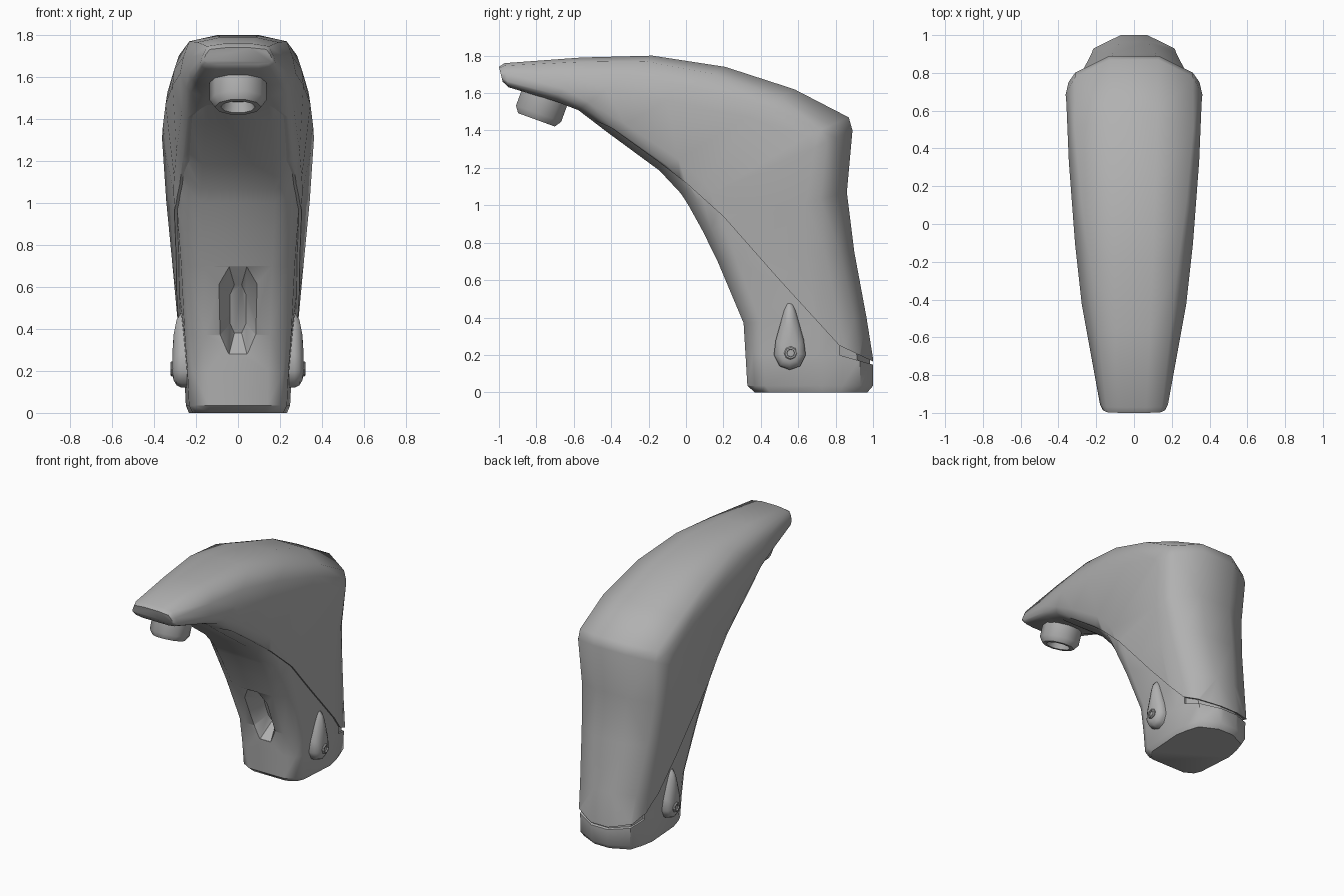
import bpy, bmesh, math
from mathutils import Matrix

if "Cube" in bpy.data.objects:
    bpy.data.objects.remove(bpy.data.objects["Cube"])

# Dark grey finish shared by every part
finish = bpy.data.materials.new("dark_grey")
finish.diffuse_color = (.44, .44, .44, 1)
finish.use_nodes = True
finish.node_tree.nodes["Principled BSDF"].inputs["Base Color"].default_value = finish.diffuse_color


def loft(name, rings, triangulate=False):
    """Closed solid skinned over equal-length rings of 3D points."""
    bm = bmesh.new()
    loops = [[bm.verts.new(p) for p in ring] for ring in rings]
    n = len(loops[0])
    for a, b in zip(loops, loops[1:]):
        for i in range(n):
            j = (i + 1) % n
            bm.faces.new((a[i], a[j], b[j], b[i]))
    bm.faces.new(loops[0])
    bm.faces.new(loops[-1])
    bmesh.ops.recalc_face_normals(bm, faces=bm.faces)
    if triangulate:
        bmesh.ops.triangulate(bm, faces=[f for f in bm.faces if len(f.verts) == 4])
    me = bpy.data.meshes.new(name)
    bm.to_mesh(me)
    bm.free()
    me.materials.append(finish)
    ob = bpy.data.objects.new(name, me)
    bpy.context.collection.objects.link(ob)
    return ob


def activate(ob):
    bpy.ops.object.select_all(action='DESELECT')
    ob.select_set(True)
    bpy.context.view_layer.objects.active = ob


def boolean(ob, cutter, op):
    cutter.hide_render = True
    activate(ob)
    m = ob.modifiers.new("cut", 'BOOLEAN')
    m.object, m.operation, m.solver = cutter, op, 'EXACT'
    bpy.ops.object.modifier_apply(modifier=m.name)


def smooth(ob, deg):
    activate(ob)
    bpy.ops.object.shade_smooth_by_angle(angle=math.radians(deg))


# Body stations: front (y, z), back (y, z), half width, widest position,
# front corner width, back corner width
STATIONS = [
    ((.36, 0), (.97, 0), .245, .60, .92, .80),
    ((.32, .035), (1.0, .035), .26, .60, .94, .80),
    ((.31, .20), (1.0, .18), .268, .60, .94, .80),
    ((.30, .37), (.965, .40), .283, .62, .94, .80),
    ((.16, .70), (.90, .75), .315, .66, .90, .84),
    ((.08, .86), (.86, 1.07), .342, .72, .87, .86),
    ((0, 1.0), (.89, 1.40), .362, .77, .85, .86),
    ((-.04, 1.06), (.87, 1.47), .358, .75, .85, .87),
    ((-.15, 1.18), (.58, 1.62), .345, .66, .85, .91),
    ((-.42, 1.38), (.21, 1.74), .312, .50, .86, .90),
    ((-.58, 1.505), (-.18, 1.80), .276, .38, .90, .84),
    ((-.70, 1.553), (-.56, 1.79), .234, .30, .94, .82),
    ((-.95, 1.63), (-.97, 1.76), .18, .25, .96, .82),
    ((-.98, 1.66), (-1.0, 1.74), .165, .25, .96, .82),
]


def body(name, xs, depth=1):
    rings = []
    for f, b, w, tm, a, c in STATIONS:
        half = [(.6 * a, .012), (.9 * a, .07), (a, .15), (1, tm),
                (c + .1 * (1.1 - c) / .25, (tm + .9) / 2 + .01), (c, .9),
                (.36 if c > .8 else .26, 1)]
        half[4] = (min(half[4][0], .975), half[4][1])
        full = half + [(-u, t) for u, t in reversed(half)]
        rings.append([(u * w * xs, f[0] + (b[0] - f[0]) * t * depth,
                       f[1] + (b[1] - f[1]) * t * depth) for u, t in full])
    return loft(name, rings, True)


def prism(name, profile):
    return loft(name, [[(x, y, z) for y, z in profile] for x in (-1, 1)])


# Outer shell and slightly narrower core meet along the slanted seam
seam = [(-1.3, 1.5), (-.62, 1.51), (-.4, 1.415), (-.15, 1.235), (0, 1.12), (.2, .94),
        (.5, .60), (.82, .25), (1.0, .165), (1.3, .165), (1.3, 2.2), (-1.3, 2.2)]
divider = prism("seam_cutter", seam)
shell = body("outer_shell", 1)
core = body("inner_body", .955)
boolean(shell, divider, 'INTERSECT')
boolean(core, divider, 'DIFFERENCE')

# Shallow groove round the back, just under the shell
groove = prism("groove_cutter", [(.82, .20), (1.2, .09), (1.2, .22), (.82, .30)])
liner = body("groove_floor", .92, .975)
boolean(groove, liner, 'DIFFERENCE')
boolean(core, groove, 'DIFFERENCE')

# Sensor recess in the front face
OCT = [(-.45, 0), (.45, 0), (1, .2), (1, .8), (.45, 1), (-.45, 1), (-1, .8), (-1, .2)]


def window(hw, low, high):
    return [(u * hw, low[0] + (high[0] - low[0]) * t, low[1] + (high[1] - low[1]) * t)
            for u, t in OCT]


recess = loft("recess_cutter", [window(.095, (.08, .28), (-.07, .70)),
                                window(.095, (.317, .28), (.165, .70)),
                                window(.038, (.42, .38), (.33, .61))])
boolean(core, recess, 'DIFFERENCE')
smooth(shell, 62)
smooth(core, 44)

# Teardrop side covers with a small screw on each
DROP = [(0, -.09), (.055, -.07), (.085, -.01), (.075, .07), (.03, .23), (.012, .268),
        (-.012, .268), (-.03, .23), (-.075, .07), (-.085, -.01), (-.055, -.07)]
for side, s in (("right", 1), ("left", -1)):
    cover = loft(side + "_teardrop_cover", [
        [(s * x, .555 + u * k, .21 + v * k) for u, v in DROP]
        for x, k in ((.2, 1), (.268, 1), (.292, .88), (.307, .6), (.312, .3))])
    smooth(cover, 50)
    screw = loft(side + "_screw", [
        [(s * x, .56 + r * math.cos(i * math.pi / 4), .21 + r * math.sin(i * math.pi / 4))
         for i in range(8)]
        for x, r in ((.28, .036), (.316, .036), (.322, .03), (.322, .021), (.305, .019))])
    smooth(screw, 30)

# Tilted aerator nozzle under the spout
NOZZLE = [(.135, .17), (.135, .035), (.11, 0), (.082, 0), (.07, .05)]
nozzle = loft("aerator_nozzle", [
    [(r * math.cos(i * math.pi / 5), r * math.sin(i * math.pi / 5), z) for i in range(10)]
    for r, z in NOZZLE])
nozzle.data.transform(Matrix.Translation((0, -.80, 1.457)) @ Matrix.Rotation(math.radians(-20), 4, 'X'))
smooth(nozzle, 37)

for helper in (divider, groove, liner, recess):
    bpy.data.objects.remove(helper, do_unlink=True)
